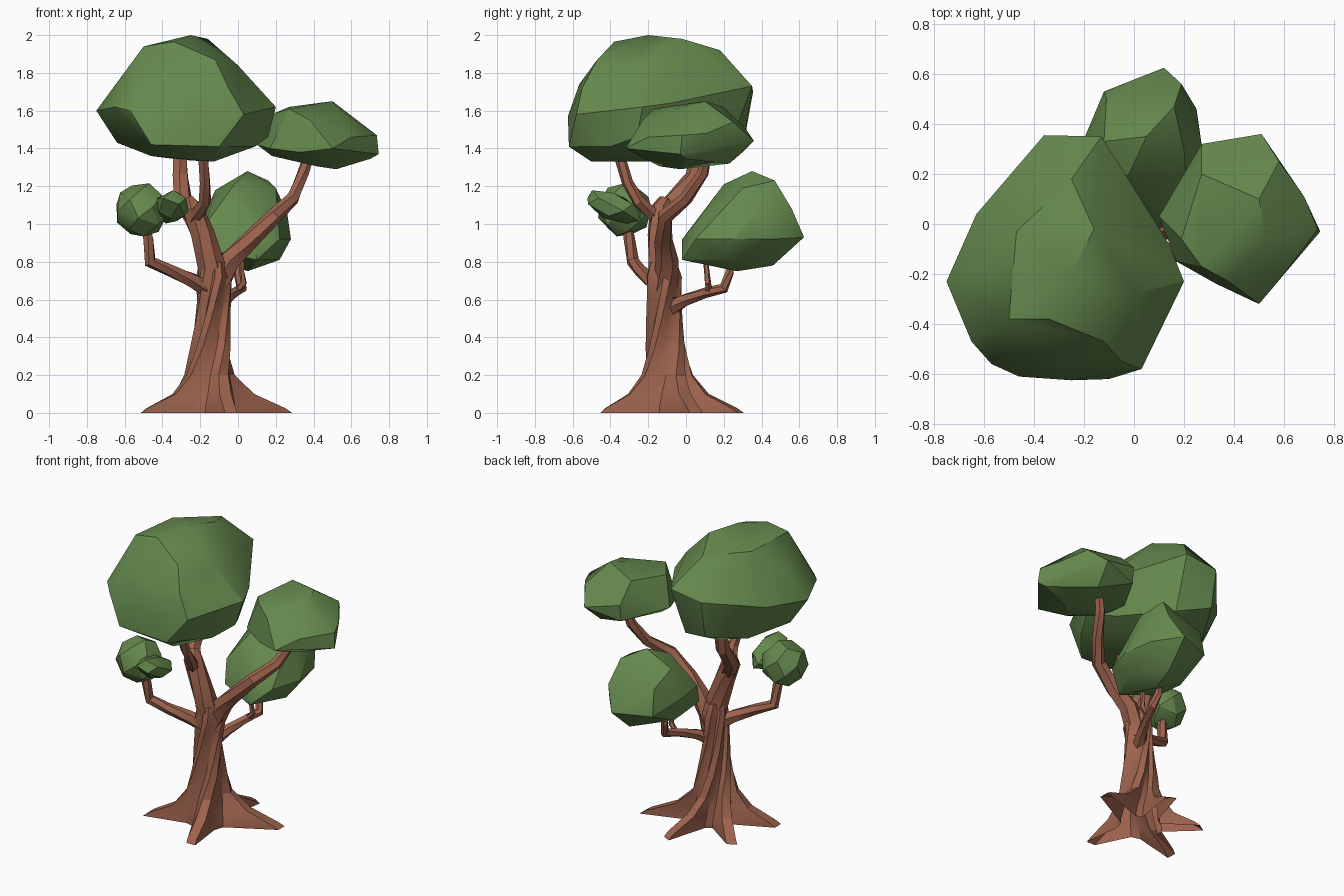
import bpy, bmesh, math
from mathutils import Vector


def material(name, color):
    m = bpy.data.materials.new(name)
    m.diffuse_color = color
    return m


BARK = material("bark", (0.34, 0.125, 0.075, 1))
LEAF = material("leaf", (0.13, 0.25, 0.075, 1))


def finish(name, bm, mat, angle):
    me = bpy.data.meshes.new(name)
    bm.to_mesh(me)
    bm.free()
    me.materials.append(mat)
    ob = bpy.data.objects.new(name, me)
    bpy.context.collection.objects.link(ob)
    bpy.ops.object.select_all(action='DESELECT')
    ob.select_set(True)
    bpy.context.view_layer.objects.active = ob
    bpy.ops.object.shade_smooth_by_angle(angle=math.radians(angle))
    return ob


def skin(name, rings, angle=25, open_base=False):
    """Bridge equal-length rings of points and cap the ends."""
    bm = bmesh.new()
    vs = [[bm.verts.new(p) for p in ring] for ring in rings]
    n = len(vs[0])
    for a, b in zip(vs, vs[1:]):
        for i in range(n):
            j = (i + 1) % n
            bm.faces.new((a[i], a[j], b[j], b[i]))
    base = bm.faces.new(vs[0][::-1])
    bm.faces.new(vs[-1])
    bmesh.ops.recalc_face_normals(bm, faces=bm.faces[:])
    if open_base:
        bm.faces.remove(base)
    return finish(name, bm, BARK, angle)


def branch(name, path, sides=6):
    """Faceted tube along (x, y, z, radius) points."""
    pts = [Vector(p[:3]) for p in path]
    rings = []
    side = Vector((0.3, 1, 0.1))
    for k, p in enumerate(pts):
        t = (pts[min(k + 1, len(pts) - 1)] - pts[max(k - 1, 0)]).normalized()
        side = (side - t * side.dot(t)).normalized()
        up = t.cross(side)
        r = path[k][3]
        rings.append([p + r * (math.cos(a) * side + math.sin(a) * up)
                      for a in (math.tau * i / sides + 0.25 * k for i in range(sides))])
    return skin(name, rings)


def clump(name, pts):
    """Faceted leaf mass: convex hull of a few corner points."""
    bm = bmesh.new()
    for p in pts:
        bm.verts.new(p)
    bmesh.ops.convex_hull(bm, input=bm.verts[:])
    bmesh.ops.delete(bm, geom=[v for v in bm.verts if not v.link_faces], context='VERTS')
    bmesh.ops.dissolve_limit(bm, angle_limit=math.radians(6), verts=bm.verts[:], edges=bm.edges[:])
    bmesh.ops.recalc_face_normals(bm, faces=bm.faces[:])
    return finish(name, bm, LEAF, 28)


def small_clump(name, c, r, n, tilt=0.0):
    """Small rounded leaf mass from points spread over an ellipsoid."""
    pts = []
    for i in range(n):
        z = 1 - (2 * i + 1) / n
        q, a = math.sqrt(1 - z * z), i * 2.4
        x, y = q * math.cos(a) * r[0], q * math.sin(a) * r[1]
        pts.append((c[0] + x, c[1] + y, c[2] + z * r[2] + tilt * y))
    return clump(name, pts)


# Trunk with twisting ridges that flare into five roots: (angle, reach)
roots = [(22, 0.47), (79, 0.42), (142, 0.39), (202, 0.41), (288, 0.37)]
# height, centre x, centre y, valley radius, ridge height, root share, twist
levels = [(0.00, -0.14, -0.11, 0.13, 0.0, 1.0, 0),
          (0.025, -0.14, -0.11, 0.13, 0.0, 0.88, 0),
          (0.10, -0.14, -0.11, 0.115, 0.0, 0.38, 5),
          (0.20, -0.145, -0.105, 0.10, 0.045, 0.0, 14),
          (0.34, -0.14, -0.11, 0.08, 0.035, 0.0, 34),
          (0.50, -0.135, -0.115, 0.07, 0.026, 0.0, 56),
          (0.62, -0.13, -0.115, 0.07, 0.024, 0.0, 72),
          (0.72, -0.125, -0.115, 0.078, 0.02, 0.0, 84),
          (0.80, -0.13, -0.12, 0.06, 0.015, 0.0, 90)]
rings = []
for z, cx, cy, rad, ridge, share, twist in levels:
    ring = []
    for k, (deg, reach) in enumerate(roots):
        nxt = (roots[(k + 1) % 5][0] - deg) % 360
        tip = rad + ridge + share * (reach - rad)
        w = math.degrees(math.atan2(0.04, tip)) if share else 14
        for a, r in ((-w, tip * 0.95), (w * 0.6, tip), (nxt * 0.32, rad * 1.1), (nxt * 0.62, rad)):
            t = math.radians(deg + a + twist)
            ring.append((cx + r * math.cos(t), cy + r * math.sin(t), z))
    rings.append(ring)
skin("trunk", rings, open_base=True)

# Branches
branch("upper_trunk", [(-0.12, -0.11, 0.6, 0.07), (-0.14, -0.13, 0.78, 0.075),
                       (-0.19, -0.14, 0.95, 0.065), (-0.245, -0.13, 1.08, 0.06),
                       (-0.265, -0.11, 1.13, 0.035)], 7)
branch("back_fork", [(-0.23, -0.13, 1.02, 0.05), (-0.29, -0.07, 1.12, 0.05),
                     (-0.305, 0.04, 1.25, 0.045), (-0.31, 0.08, 1.42, 0.04)])
branch("front_fork", [(-0.23, -0.15, 1.03, 0.04), (-0.175, -0.25, 1.12, 0.034),
                      (-0.175, -0.31, 1.22, 0.03), (-0.19, -0.37, 1.42, 0.03)])
branch("right_branch", [(-0.12, -0.11, 0.66, 0.07), (-0.04, -0.10, 0.81, 0.06),
                        (0.06, -0.12, 0.91, 0.05), (0.19, -0.11, 1.04, 0.042),
                        (0.29, 0.0, 1.135, 0.036),
                        (0.345, 0.09, 1.27, 0.032), (0.38, 0.11, 1.38, 0.028)])
branch("left_branch", [(-0.12, -0.11, 0.63, 0.05), (-0.24, -0.18, 0.70, 0.042),
                       (-0.35, -0.24, 0.75, 0.034), (-0.465, -0.28, 0.80, 0.034),
                       (-0.475, -0.30, 0.92, 0.03), (-0.49, -0.31, 1.0, 0.025)])
branch("back_branch", [(-0.12, -0.1, 0.54, 0.045), (-0.07, -0.01, 0.595, 0.035),
                       (-0.02, 0.1, 0.635, 0.028), (0.02, 0.2, 0.66, 0.028),
                       (0.0, 0.23, 0.74, 0.024), (0.0, 0.24, 0.82, 0.02)])
branch("back_twig", [(-0.01, 0.12, 0.64, 0.018), (0.03, 0.115, 0.69, 0.018),
                     (0.02, 0.11, 0.75, 0.015), (0.02, 0.1, 0.85, 0.015)], 5)

# Leaf masses
clump("main_canopy", [
    (-0.25, -0.20, 2.0), (-0.16, -0.02, 1.98), (-0.50, -0.38, 1.94), (-0.34, -0.38, 1.965),
    (-0.25, 0.18, 1.92), (-0.47, -0.03, 1.93), (-0.64, -0.18, 1.75), (0.0, -0.28, 1.84),
    (-0.02, 0.02, 1.83), (-0.12, -0.47, 1.87), (-0.36, 0.355, 1.70), (-0.13, 0.35, 1.73),
    (-0.75, -0.23, 1.60), (-0.65, -0.47, 1.62), (-0.57, -0.56, 1.60), (-0.25, -0.625, 1.57),
    (-0.27, -0.565, 1.74), (-0.45, -0.54, 1.74), (-0.05, -0.55, 1.72),
    (0.03, -0.58, 1.58), (0.20, -0.23, 1.62), (0.14, -0.08, 1.64), (-0.63, 0.04, 1.62),
    (-0.46, -0.61, 1.42), (-0.10, -0.62, 1.41), (0.16, -0.26, 1.46), (0.09, -0.40, 1.41),
    (-0.64, -0.20, 1.43), (-0.36, 0.31, 1.45), (-0.15, 0.22, 1.39), (0.06, -0.08, 1.41),
    (-0.46, -0.42, 1.36), (-0.13, -0.50, 1.33), (-0.30, 0.10, 1.34), (-0.15, 0.05, 1.33),
    (-0.50, 0.05, 1.38)])
clump("right_canopy", [
    (0.50, 0.10, 1.65), (0.27, -0.17, 1.61), (0.27, 0.20, 1.62), (0.19, -0.06, 1.585),
    (0.53, -0.06, 1.61), (0.38, -0.23, 1.55), (0.27, 0.32, 1.50), (0.51, 0.36, 1.44),
    (0.58, 0.25, 1.54), (0.735, -0.02, 1.47), (0.745, -0.03, 1.37), (0.68, 0.11, 1.48),
    (0.60, -0.20, 1.46), (0.50, -0.32, 1.40), (0.33, -0.24, 1.38), (0.17, -0.15, 1.40),
    (0.10, 0.03, 1.42), (0.18, 0.0, 1.36), (0.27, 0.31, 1.39), (0.52, -0.03, 1.29),
    (0.48, 0.23, 1.32), (0.42, -0.14, 1.305), (0.70, 0.0, 1.345)])
clump("back_canopy", [
    (0.05, 0.35, 1.28), (0.16, 0.47, 1.23), (0.20, 0.30, 1.19), (-0.02, 0.20, 1.21),
    (-0.12, 0.33, 1.18), (-0.11, 0.50, 1.10), (0.19, 0.56, 1.08), (0.26, 0.38, 1.06),
    (0.12, 0.625, 0.93), (-0.12, 0.53, 0.93), (0.25, 0.46, 0.92), (0.28, 0.25, 0.92),
    (-0.20, 0.34, 1.0), (-0.17, 0.12, 1.0), (0.12, 0.07, 1.03), (0.22, 0.05, 0.92),
    (0.08, -0.02, 0.92), (0.10, -0.02, 0.81), (-0.14, 0.06, 0.86), (0.22, 0.20, 0.81),
    (0.05, 0.27, 0.75), (0.10, 0.46, 0.78), (-0.12, 0.30, 0.82)])
small_clump("left_canopy", (-0.51, -0.325, 1.075), (0.147, 0.148, 0.147), 24)
small_clump("left_canopy_small", (-0.35, -0.385, 1.09), (0.095, 0.155, 0.08), 16, -0.3)
